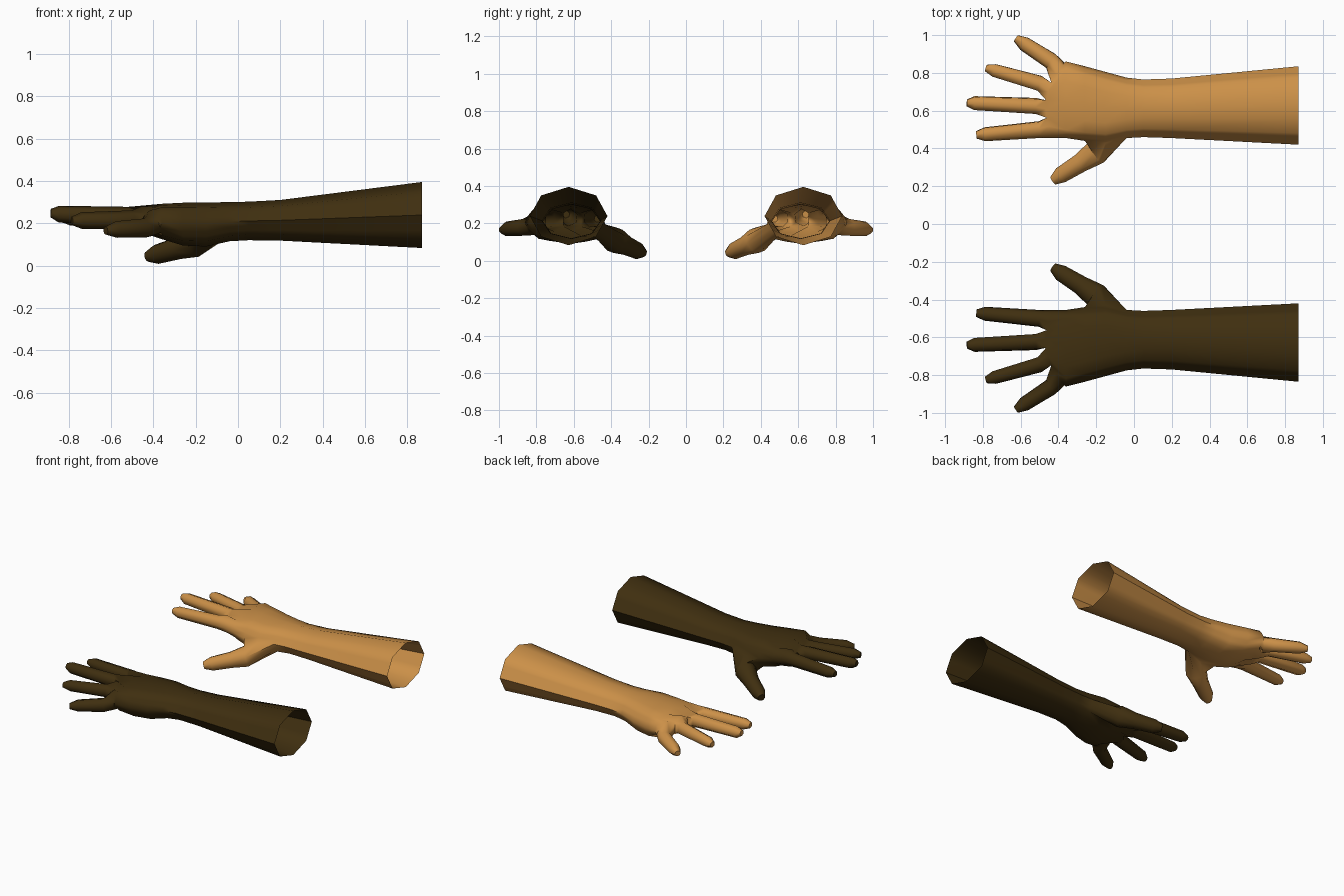
import bpy, bmesh, math
from mathutils import Vector

cube = bpy.data.objects.get("Cube")
if cube:
    bpy.data.objects.remove(cube, do_unlink=True)

# Ring angles: both sides, nine points over the top, nine underneath
TOP = [15, 30, 45, 67.5, 90, 112.5, 135, 150, 165]
ANGLES = [0] + TOP + [180] + [a + 180 for a in TOP]
N = len(ANGLES)

# Forearm and palm sections: x, inner y, outer y, bottom z, top z, roundness
SECTIONS = [
    (0.87, 0.42, 0.835, 0.083, 0.395, 1),
    (0.20, 0.455, 0.77, 0.118, 0.31, 1),
    (0.05, 0.46, 0.765, 0.12, 0.302, 1),
    (-0.04, 0.455, 0.775, 0.115, 0.30, 0.9),
    (-0.15, 0.43, 0.805, 0.09, 0.298, 0.8),
    (-0.26, 0.44, 0.835, 0.095, 0.297, 0.75),
    (-0.36, 0.455, 0.86, 0.125, 0.292, 0.7),
]
THUMB_ROW, THUMB_COLS = 3, (10, 13)

# Finger paths, little finger first: x, y, z, radius
FINGERS = [
    [(-0.44, 0.865, 0.178, 0.046), (-0.58, 0.955, 0.17, 0.04), (-0.625, 0.984, 0.165, 0.02)],
    [(-0.50, 0.745, 0.215, 0.046), (-0.74, 0.813, 0.213, 0.039), (-0.785, 0.826, 0.211, 0.02)],
    [(-0.52, 0.625, 0.232, 0.046), (-0.845, 0.64, 0.243, 0.04), (-0.885, 0.641, 0.248, 0.02)],
    [(-0.50, 0.501, 0.225, 0.046), (-0.79, 0.476, 0.225, 0.038), (-0.835, 0.472, 0.225, 0.02)],
]
THUMB = [(-0.20, 0.38, 0.11, 0.07), (-0.28, 0.325, 0.083, 0.053),
         (-0.385, 0.26, 0.053, 0.046), (-0.428, 0.23, 0.042, 0.025)]


def signed_power(v, p):
    return math.copysign(abs(v) ** p, v)


def section_ring(bm, x, y0, y1, z0, z1, p):
    """Eight-sided section, squarer for a smaller p."""
    ring = []
    for deg in ANGLES:
        a = math.radians(deg)
        r = math.cos(math.pi / 8) / math.cos(a % (math.pi / 4) - math.pi / 8)
        y = (y0 + y1) / 2 + (y1 - y0) / 2 * signed_power(r * math.cos(a), p)
        z = (z0 + z1) / 2 + (z1 - z0) / 2 * signed_power(r * math.sin(a), p)
        ring.append(bm.verts.new((x, y, z)))
    return ring


def knuckle_ring(bm):
    """End of the palm, dipping at the webs between the fingers."""
    ring = []
    for i in range(N):
        if i in (0, 10):
            t, lift = (1.08 if i == 0 else -1.08), 0
        else:
            k = i if i < 10 else N - i
            t = (5 - k) / 4
            lift = (0.062 if k % 2 == 0 else 0.035) * (1 if i < 10 else -1)
        x = -0.465 + 0.025 * t + 0.06 * t * t
        z = 0.22 + lift - 0.035 * max(t, 0) ** 2
        ring.append(bm.verts.new((x, 0.655 + 0.185 * t, z)))
    return ring


def bridge(bm, a, b):
    for i in range(len(a)):
        j = (i + 1) % len(a)
        bm.faces.new((a[i], a[j], b[j], b[i]))


def grow(bm, loop, path):
    """Grow a digit out of an open loop along a path and close its tip."""
    points = [Vector(p[:3]) for p in path]
    axis = (points[-1] - points[0]).normalized()
    side = axis.cross(Vector((0, 0, 1))).normalized()
    up = side.cross(axis)
    centre = sum((v.co for v in loop), Vector()) / len(loop)
    ang = [math.atan2((v.co - centre).dot(up), (v.co - centre).dot(side)) for v in loop]
    turn = (ang[1] - ang[0] + math.pi) % (2 * math.pi) - math.pi
    step = math.copysign(2 * math.pi / len(loop), turn)
    for c, spec in zip(points, path):
        ring = []
        for k in range(len(loop)):
            a = ang[0] + step * k
            ring.append(bm.verts.new(c + spec[3] * (math.cos(a) * side + math.sin(a) * up)))
        bridge(bm, loop, ring)
        loop = ring
    bm.faces.new(loop)


def make_arm(name, mirror, material):
    bm = bmesh.new()
    rings = [section_ring(bm, *s) for s in SECTIONS] + [knuckle_ring(bm)]
    lo, hi = THUMB_COLS
    # Forearm and palm, leaving a gap for the thumb
    for r in range(len(rings) - 1):
        for i in range(N):
            if r in (THUMB_ROW, THUMB_ROW + 1) and lo <= i < hi:
                continue
            j = (i + 1) % N
            bm.faces.new((rings[r][i], rings[r][j], rings[r + 1][j], rings[r + 1][i]))
    # Fingers
    end = rings[-1]
    for f, path in enumerate(FINGERS):
        t, b = 1 + 2 * f, 17 - 2 * f
        ids = [t, t + 1, t + 2] + ([10] if f == 3 else []) + [b, b + 1, b + 2]
        ids += [0] if f == 0 else []
        grow(bm, [end[i] for i in ids], path)
    # Thumb
    first, mid, last = rings[THUMB_ROW:THUMB_ROW + 3]
    loop = first[lo:hi + 1] + [mid[hi]] + last[lo:hi + 1][::-1] + [mid[lo]]
    grow(bm, loop, THUMB)

    for v in bm.verts:
        v.co.y *= mirror
    bmesh.ops.recalc_face_normals(bm, faces=bm.faces)
    mesh = bpy.data.meshes.new(name)
    bm.to_mesh(mesh)
    bm.free()
    mesh.materials.append(material)
    obj = bpy.data.objects.new(name, mesh)
    bpy.context.collection.objects.link(obj)
    bpy.ops.object.select_all(action='DESELECT')
    obj.select_set(True)
    bpy.context.view_layer.objects.active = obj
    bpy.ops.object.shade_smooth_by_angle(angle=math.radians(60))


def make_material(name, rgb):
    mat = bpy.data.materials.new(name)
    mat.use_nodes = True
    mat.diffuse_color = (*rgb, 1)
    mat.node_tree.nodes["Principled BSDF"].inputs["Base Color"].default_value = (*rgb, 1)
    return mat


make_arm("light_arm", 1, make_material("light_tan", (0.60, 0.28, 0.065)))
make_arm("dark_arm", -1, make_material("dark_brown", (0.05, 0.028, 0.005)))
